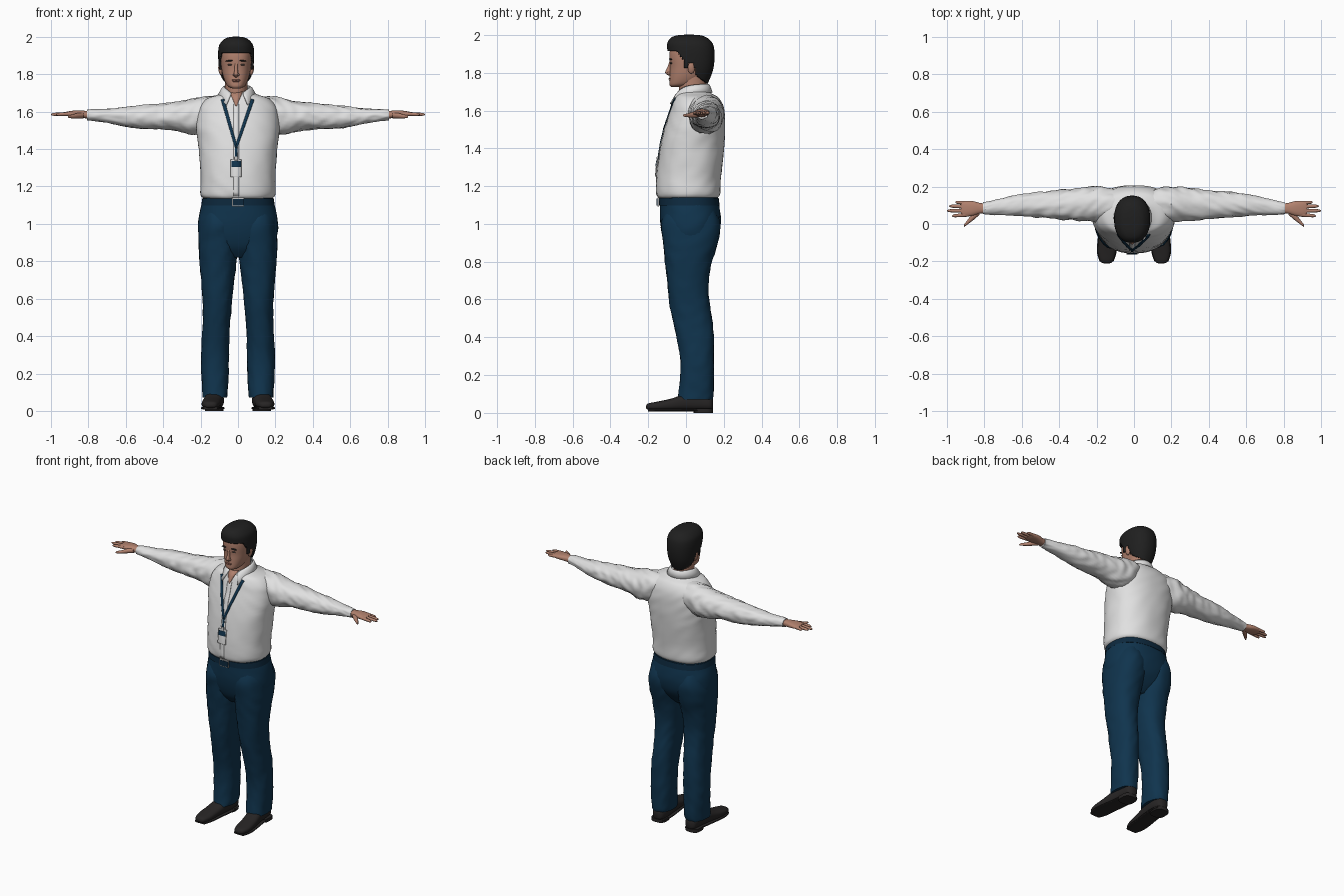
import bpy, bmesh, math
from mathutils import Vector, noise
from mathutils.bvhtree import BVHTree

cube = bpy.data.objects.get("Cube")
if cube:
    bpy.data.objects.remove(cube)


def material(name, r, g, b):
    mat = bpy.data.materials.new(name)
    mat.use_nodes = True
    mat.diffuse_color = (r, g, b, 1)
    mat.node_tree.nodes["Principled BSDF"].inputs["Base Color"].default_value = (r, g, b, 1)
    return mat


SHIRT = material("white shirt", .75, .75, .75)
NAVY = material("navy cloth", .005, .034, .075)
BELT = material("dark navy belt", .004, .022, .048)
SKIN = material("skin", .44, .22, .155)
LIPS = material("lips", .28, .11, .085)
HAIR = material("black hair", .014, .014, .014)
SHOE = material("dark leather", .02, .018, .018)
SILVER = material("silver", .55, .55, .55)
EYE = material("eye", .1, .07, .06)

made = []


def add_mesh(name, verts, faces, mat, thickness=0):
    """Make an object from points and faces, optionally thickened."""
    mesh = bpy.data.meshes.new(name)
    mesh.from_pydata(verts, [], faces)
    bm = bmesh.new()
    bm.from_mesh(mesh)
    bmesh.ops.recalc_face_normals(bm, faces=bm.faces)
    bm.to_mesh(mesh)
    bm.free()
    mesh.materials.append(mat)
    obj = bpy.data.objects.new(name, mesh)
    bpy.context.collection.objects.link(obj)
    if thickness:
        mod = obj.modifiers.new("thickness", 'SOLIDIFY')
        mod.thickness = thickness
        mod.offset = 0
    made.append(obj)
    return obj


def smooth_rows(rows, steps):
    """Catmull-Rom interpolation through the given rows."""
    rows = [Vector(r) for r in rows]
    out = []
    for i in range(len(rows) - 1):
        b, c = rows[i], rows[i + 1]
        a, d = rows[max(i - 1, 0)], rows[min(i + 2, len(rows) - 1)]
        for k in range(steps):
            t = k / steps
            out.append(b + (c - a) * (t / 2) + (a * 2 - b * 5 + c * 4 - d) * (t * t / 2)
                       + (b * 3 - a - c * 3 + d) * (t ** 3 / 2))
    return out + [rows[-1]]


def loft(name, rows, mat, axis='z', side=1, power=2.2, wrinkle=0, sides=36, steps=5,
         keep=None, thickness=0):
    """Skin rows of (position, low, high, low, high) along one axis."""
    verts, faces = [], []
    rings = smooth_rows(rows, steps)
    for t, a0, a1, b0, b1 in rings:
        for j in range(sides):
            ang = math.tau * j / sides
            ca, sa = math.cos(ang), math.sin(ang)
            ca = math.copysign(abs(ca) ** (2 / power), ca)
            sa = math.copysign(abs(sa) ** (2 / power), sa)
            swell = 1
            if wrinkle:
                swell += wrinkle * noise.noise(Vector((t * 22 + ca * 3, ca * 2 + side * 5, sa * 2)))
            a = (a0 + a1) / 2 + (a1 - a0) / 2 * ca * swell
            b = (b0 + b1) / 2 + (b1 - b0) / 2 * sa * swell
            x, y, z = {'x': (t, a, b), 'y': (a, t, b), 'z': (a, b, t)}[axis]
            verts.append(Vector((x * side, y, z)))
    for i in range(len(rings) - 1):
        for j in range(sides):
            k = (j + 1) % sides
            faces.append((i * sides + j, i * sides + k, (i + 1) * sides + k, (i + 1) * sides + j))
    faces.append(tuple(range(sides)))
    faces.append(tuple(range(len(verts) - sides, len(verts))))
    if keep:
        faces = [f for f in faces if keep(sum((verts[v] for v in f), Vector()) / len(f))]
    return add_mesh(name, verts, faces, mat, thickness)


def upright(rows, cx=0):
    """Turn (z, half width, front, back) into loft rows."""
    return [(z, cx - h, cx + h, f, b) for z, h, f, b in rows]


def ball(name, centre, size, mat, tilt=0):
    bm = bmesh.new()
    bmesh.ops.create_uvsphere(bm, u_segments=20, v_segments=12, radius=1)
    mesh = bpy.data.meshes.new(name)
    bm.to_mesh(mesh)
    bm.free()
    mesh.materials.append(mat)
    obj = bpy.data.objects.new(name, mesh)
    obj.location, obj.scale = centre, size
    obj.rotation_euler.y = tilt
    bpy.context.collection.objects.link(obj)
    made.append(obj)


def box(name, lo, hi, mat):
    verts = [(x, y, z) for x in (lo[0], hi[0]) for y in (lo[1], hi[1]) for z in (lo[2], hi[2])]
    faces = [(0, 1, 3, 2), (4, 5, 7, 6), (0, 1, 5, 4), (2, 3, 7, 6), (0, 2, 6, 4), (1, 3, 7, 5)]
    add_mesh(name, verts, faces, mat)


# Shirt body
shirt = loft("shirt_body", upright([
    (1.135, .18, -.14, .16), (1.16, .2, -.155, .18), (1.25, .2, -.155, .185),
    (1.4, .21, -.137, .202), (1.5, .222, -.115, .207), (1.58, .22, -.09, .205),
    (1.63, .205, -.075, .195), (1.67, .165, -.06, .17), (1.69, .11, -.045, .135),
    (1.71, .07, -.02, .11)]), SHIRT, sides=64, wrinkle=.02, power=2.25)
tree = BVHTree.FromPolygons([v.co for v in shirt.data.vertices],
                            [tuple(p.vertices) for p in shirt.data.polygons])


def drape(name, start, end, w0, w1, mat, lift=.004, thickness=.004, count=24):
    """Lay a straight ribbon between two (x, z) points on the chest."""
    start, end = Vector(start), Vector(end)
    along = (end - start).normalized()
    across = Vector((-along.y, along.x))
    verts = []
    for i in range(count + 1):
        t = i / count
        for e in (-1, 0, 1):
            p = start.lerp(end, t) + across * e * (w0 + (w1 - w0) * t)
            hit = tree.ray_cast(Vector((p.x, -1, p.y)), Vector((0, 1, 0)))[0]
            verts.append((p.x, (hit.y if hit else -.03) - lift, p.y))
    faces = [(3 * i + e, 3 * i + e + 1, 3 * i + e + 4, 3 * i + e + 3)
             for i in range(count) for e in (0, 1)]
    add_mesh(name, verts, faces, mat, thickness)


# Placket, buttons and open neckline
CX = -.01
drape("shirt_placket", (CX, 1.64), (CX, 1.15), .015, .015, SHIRT, .001)
drape("open_neck", (CX, 1.705), (CX, 1.63), .034, .003, SKIN, .003)

# Collar: a folded sheet that drops to two points at the front
verts, faces, n = [], [], 40
for i in range(n + 1):
    u = 2 * i / n - 1
    a, f = math.radians(154) * u, abs(u) ** 4
    for rx, ry, z in ((.07, .083, 1.738 - .04 * f), (.08, .09 + .008 * f, 1.73 - .045 * f),
                      (.098 + .03 * f, .103 + .028 * f, 1.695 - .06 * f)):
        verts.append((CX / 2 + rx * math.sin(a), .035 + ry * math.cos(a), z))
for i in range(n):
    for e in (0, 1):
        faces.append((3 * i + e, 3 * i + e + 1, 3 * i + e + 4, 3 * i + e + 3))
add_mesh("shirt_collar", verts, faces, SHIRT, .006)

# Lanyard and badge
drape("lanyard_right", (-.082, 1.665), (CX, 1.41), .009, .007, NAVY)
drape("lanyard_left", (.078, 1.665), (CX, 1.41), .009, .007, NAVY)
drape("lanyard_drop", (CX, 1.42), (CX, 1.34), .006, .006, NAVY)
drape("badge_card", (CX, 1.345), (CX, 1.25), .029, .029, SHIRT, .006, .006)
drape("badge_band", (CX, 1.335), (CX, 1.305), .025, .025, NAVY, .01)
drape("badge_clip", (CX, 1.36), (CX, 1.34), .01, .01, SILVER, .01)

# Trousers and belt
loft("trouser_hips", upright([
    (.82, .08, -.06, .08), (.87, .17, -.1, .13), (.93, .207, -.122, .168), (1, .214, -.135, .184),
    (1.06, .205, -.138, .182), (1.14, .186, -.138, .168)]), NAVY, sides=48, wrinkle=.012, power=2.3)
loft("belt", upright([(1.098, .197, -.144, .178), (1.136, .191, -.144, .173)]), BELT,
     sides=48, steps=1, power=2.3)
box("belt_buckle", (-.033, -.152, 1.092), (.033, -.143, 1.14), SILVER)
box("buckle_centre", (-.026, -.155, 1.098), (.033, -.15, 1.134), BELT)

for side, label in ((1, "left"), (-1, "right")):
    loft(label + "_trouser_leg", [
        (.072, .06, .188, -.045, .14), (.1, .055, .19, -.04, .145), (.2, .05, .196, -.03, .147),
        (.3, .048, .197, -.032, .147), (.4, .046, .192, -.05, .146), (.5, .04, .188, -.072, .137),
        (.6, .03, .19, -.09, .122), (.7, .02, .198, -.1, .12), (.8, .008, .206, -.11, .137),
        (.9, 0, .211, -.121, .168), (1, .004, .205, -.13, .18), (1.08, .04, .18, -.1, .15)],
        NAVY, side=side, wrinkle=.045, power=2.3)

    # Shoe, sole and heel
    shoe = [(-.212, .135, .155, .025, .036), (-.2, .113, .18, .016, .05), (-.15, .097, .194, .012, .06),
            (-.08, .09, .19, .012, .075), (0, .08, .178, .012, .1), (.08, .075, .168, .012, .1),
            (.128, .085, .16, .014, .09), (.143, .105, .14, .025, .07)]
    loft(label + "_shoe", shoe, SHOE, 'y', side, power=2.5)
    loft(label + "_sole", [(y, a - .004, b + .004, .008, .022) for y, a, b, c, d in shoe[1:-1]],
         SHOE, 'y', side, power=4)
    loft(label + "_heel", [(0, .078, .176, .04, .142), (.022, .078, .176, .035, .142)],
         SHOE, side=side, power=3, steps=1)

    # Sleeve
    loft(label + "_sleeve", [
        (.09, .03, .18, 1.53, 1.68), (.18, .015, .2, 1.485, 1.682), (.25, .015, .196, 1.478, 1.668),
        (.32, .02, .19, 1.495, 1.655), (.4, .026, .18, 1.505, 1.645), (.5, .035, .172, 1.508, 1.636),
        (.6, .042, .16, 1.52, 1.626), (.7, .048, .14, 1.54, 1.615), (.78, .05, .12, 1.552, 1.613),
        (.808, .054, .116, 1.555, 1.61)], SHIRT, 'x', side, 2.1, wrinkle=.1, steps=8)

    # Hand: palm, fingers and thumb
    loft(label + "_palm", [
        (.77, .06, .108, 1.563, 1.603), (.82, .056, .112, 1.565, 1.605), (.86, .045, .122, 1.57, 1.607),
        (.9, .04, .124, 1.574, 1.603), (.925, .048, .118, 1.58, 1.598)], SKIN, 'x', side, 2.4)
    fingers = (("index", .05, .043, .972), ("middle", .071, .071, 1),
               ("ring", .092, .096, .988), ("little", .111, .117, .955))
    for finger, y0, y1, tip in fingers:
        rows = []
        for t, r in ((0, .011), (.5, .0095), (.85, .008), (1, .003)):
            y, z = y0 + (y1 - y0) * t, 1.589 - .004 * t
            rows.append((.89 + (tip - .89) * t, y - r, y + r, z - r, z + r))
        loft(label + "_" + finger + "_finger", rows, SKIN, 'x', side, 2, sides=14)
    loft(label + "_thumb", [
        (.825, .05, .085, 1.565, 1.595), (.86, .02, .06, 1.563, 1.592), (.885, .001, .028, 1.564, 1.585),
        (.905, -.014, .002, 1.567, 1.582), (.91, -.016, -.008, 1.571, 1.578)],
        SKIN, 'x', side, 2, sides=16)

    # Ears, eyes and brows
    ball(label + "_ear", (CX + side * .084, .028, 1.825), (.011, .019, .031), SKIN, side * .15)
    ball(label + "_eye", (CX + side * .033, -.078, 1.851), (.013, .008, .005), EYE)
    ball(label + "_brow", (CX + side * .035, -.081, 1.872), (.021, .009, .004), HAIR, side * .1)
    ball(label + "_nostril_wing", (CX + side * .01, -.091, 1.797), (.008, .01, .007), SKIN)

# Neck and head
loft("neck", upright([(1.62, .065, -.02, .12), (1.7, .06, -.037, .108), (1.8, .062, -.035, .11)], CX),
     SKIN, power=2)
loft("head", upright([
    (1.724, .02, -.078, -.04), (1.735, .043, -.087, .03), (1.755, .057, -.088, .07),
    (1.79, .07, -.086, .105), (1.83, .078, -.084, .127), (1.88, .083, -.088, .135),
    (1.92, .082, -.084, .135), (1.96, .068, -.06, .112), (1.985, .035, -.03, .07)], CX),
    SKIN, sides=48, power=2.3)
loft("nose", upright([
    (1.784, .006, -.09, -.07), (1.792, .012, -.103, -.07), (1.803, .012, -.11, -.07),
    (1.83, .008, -.098, -.07), (1.86, .008, -.087, -.07), (1.875, .005, -.08, -.07)], CX),
    SKIN, sides=20, power=2)
ball("upper_lip", (CX, -.083, 1.769), (.024, .009, .004), LIPS)
ball("lower_lip", (CX, -.083, 1.762), (.02, .009, .004), LIPS)


def in_hair(p):
    """Hairline: high on the forehead, sideburn, then down to the nape."""
    if p.y < -.045:
        return p.z > 1.912
    if p.y < -.01:
        return p.z > 1.912 - (p.y + .045) * 1.3
    if p.y < .012:
        return p.z > 1.825
    if p.y < .045:
        return p.z > 1.853
    return p.z > 1.795 - (p.y - .045) * .8


loft("hair", upright([
    (1.74, .058, -.05, .108), (1.78, .074, -.07, .126), (1.82, .085, -.088, .139),
    (1.87, .09, -.092, .146), (1.92, .091, -.094, .145), (1.955, .085, -.094, .135),
    (1.98, .065, -.078, .11), (1.992, .042, -.05, .08), (1.996, .015, -.01, .04)], CX),
    HAIR, sides=72, steps=8, power=2.3, keep=in_hair, thickness=.01)

# Smooth shading with sharp edges kept
bpy.ops.object.select_all(action='DESELECT')
for obj in made:
    obj.select_set(True)
bpy.context.view_layer.objects.active = made[0]
bpy.ops.object.shade_smooth_by_angle(angle=math.radians(50))
